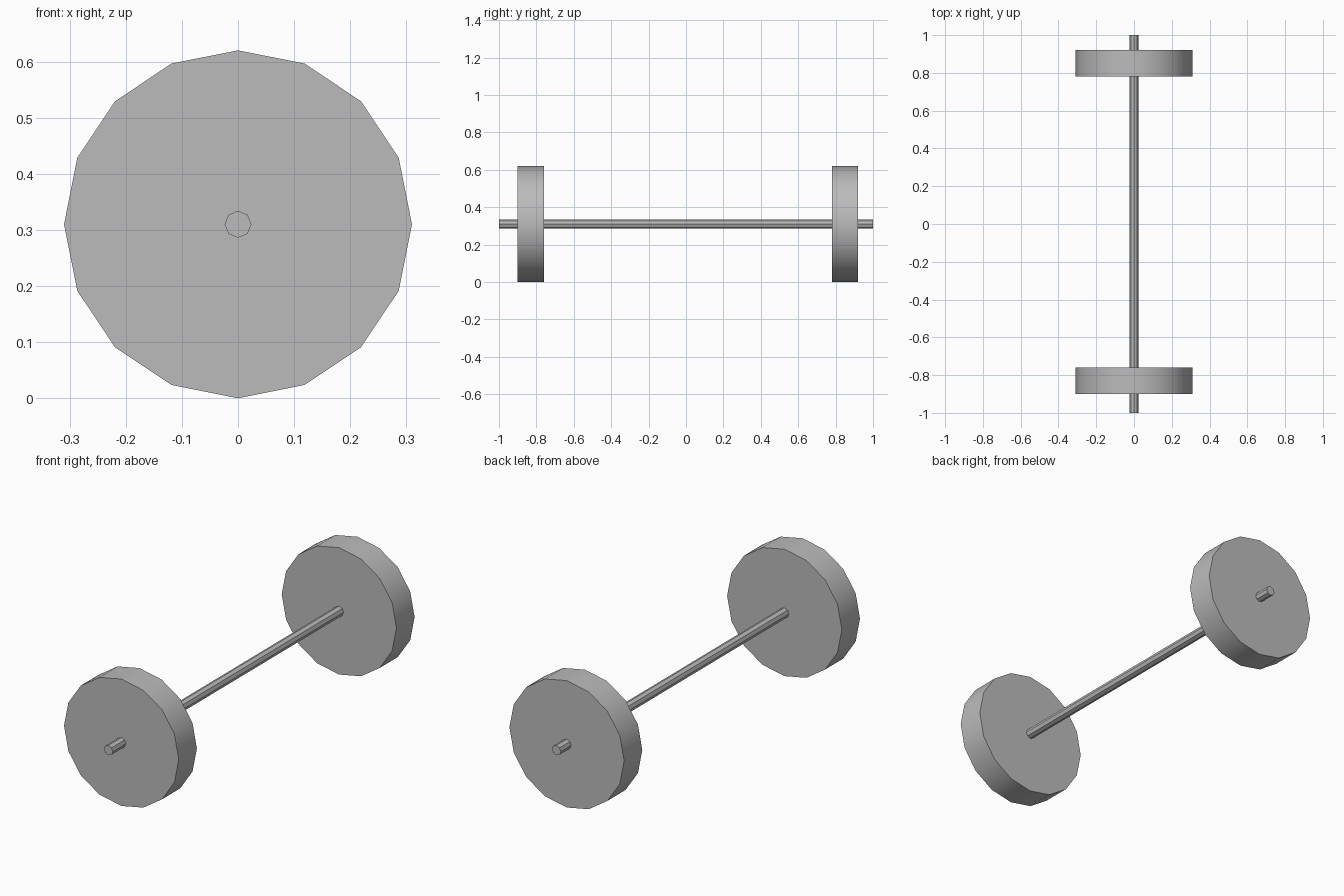
import bpy
import math

cube = bpy.data.objects.get("Cube")
if cube:
    bpy.data.objects.remove(cube, do_unlink=True)

RADIUS = 0.31

# Plain grey metal
grey = bpy.data.materials.new("grey")
grey.use_nodes = True
colour = (0.5, 0.5, 0.5, 1)
grey.diffuse_color = colour
grey.node_tree.nodes["Principled BSDF"].inputs["Base Color"].default_value = colour


def rod(name, sides, radius, y_min, y_max):
    """Closed prism lying along y, with a corner pointing straight up."""
    bpy.ops.mesh.primitive_cylinder_add(
        vertices=sides, radius=radius, depth=y_max - y_min,
        location=(0, (y_min + y_max) / 2, RADIUS),
        rotation=(math.pi / 2, 0, 0))
    obj = bpy.context.object
    obj.name = name
    obj.data.materials.append(grey)
    bpy.ops.object.shade_smooth_by_angle(angle=math.radians(30))
    return obj


# Long bar and the two end discs
rod("bar", 8, 0.024, -1, 1)
rod("front_disc", 16, RADIUS, -0.9, -0.76)
rod("back_disc", 16, RADIUS, 0.78, 0.92)
